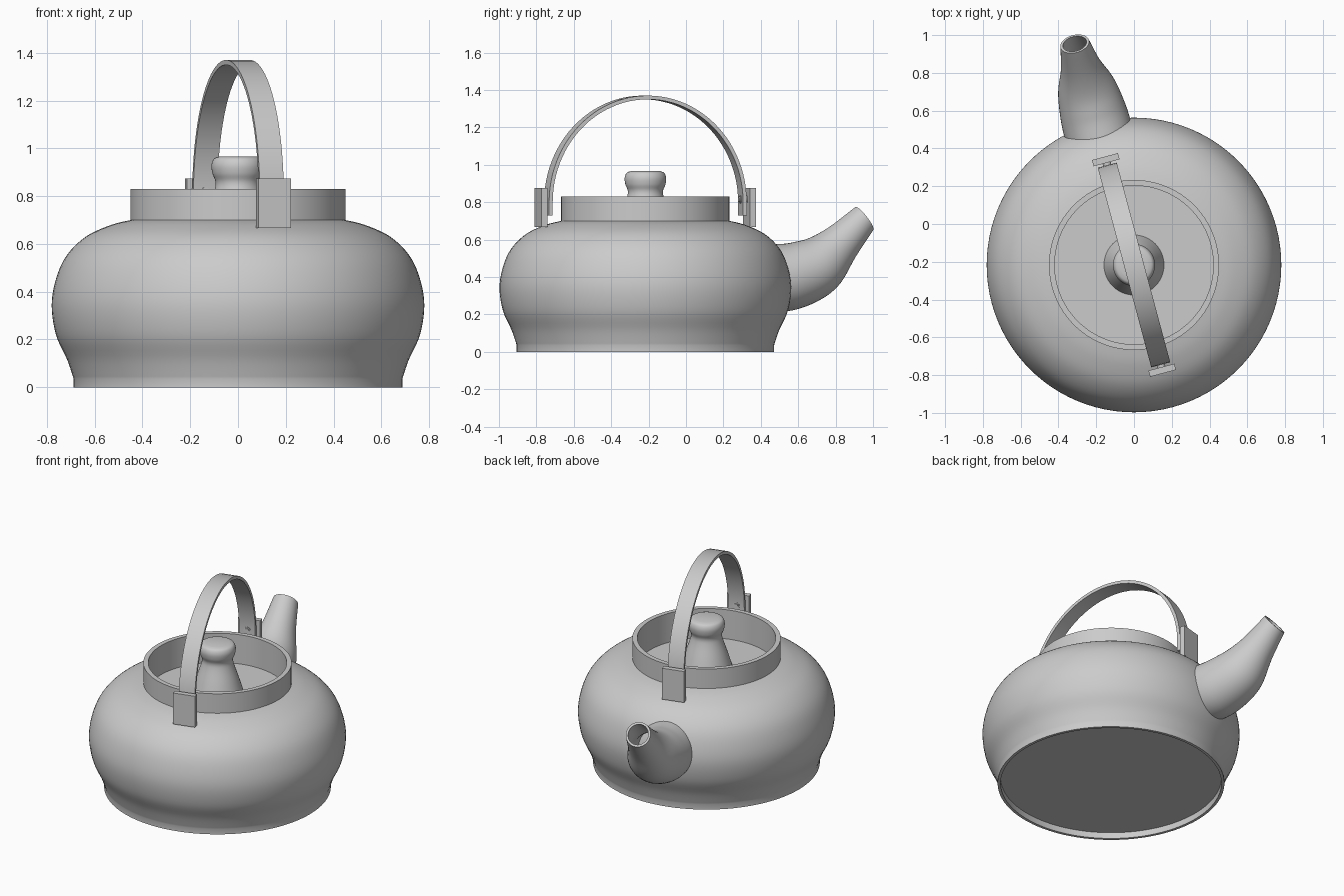
import bpy, bmesh, math
from mathutils import Matrix, Vector

if "Cube" in bpy.data.objects:
    bpy.data.objects.remove(bpy.data.objects["Cube"])

# Shared frame: kettle axis offset in y; handle and spout turned 15 degrees.
# Local y is the spout direction.
AXIS = Matrix.Translation((0, -0.217, 0))
TURNED = AXIS @ Matrix.Rotation(math.radians(15), 4, 'Z')


def smooth_points(pts, steps):
    """Catmull-Rom through points of any dimension."""
    p = [pts[0]] + list(pts) + [pts[-1]]
    out = []
    for i in range(1, len(p) - 2):
        for k in range(steps):
            t = k / steps
            out.append(tuple(0.5 * (2 * b + (c - a) * t + (2 * a - 5 * b + 4 * c - d) * t * t
                                    + (3 * b - a - 3 * c + d) * t ** 3)
                             for a, b, c, d in zip(*p[i - 1:i + 3])))
    return out + [tuple(pts[-1])]


def finish(name, bm, frame, angle=35):
    bmesh.ops.recalc_face_normals(bm, faces=bm.faces)
    bm.transform(frame)
    me = bpy.data.meshes.new(name)
    bm.to_mesh(me)
    bm.free()
    ob = bpy.data.objects.new(name, me)
    bpy.context.collection.objects.link(ob)
    bpy.ops.object.select_all(action='DESELECT')
    ob.select_set(True)
    bpy.context.view_layer.objects.active = ob
    bpy.ops.object.shade_smooth_by_angle(angle=math.radians(angle))
    return ob


def loft(name, rings, frame, closed=False, caps=(False, False)):
    """Skin a list of closed rings of points."""
    bm = bmesh.new()
    vs = [[bm.verts.new(p) for p in r] for r in rings]
    n = len(vs[0])
    pairs = list(zip(vs, vs[1:])) + ([(vs[-1], vs[0])] if closed else [])
    for a, b in pairs:
        for j in range(n):
            k = (j + 1) % n
            bm.faces.new((a[j], a[k], b[k], b[j]))
    if caps[0]:
        bm.faces.new(vs[0][::-1])
    if caps[1]:
        bm.faces.new(vs[-1])
    return finish(name, bm, frame)


def lathe(name, profile, closed=False, caps=(False, False), n=96):
    rings = [[(r * math.cos(2 * math.pi * j / n), r * math.sin(2 * math.pi * j / n), z)
              for j in range(n)] for r, z in profile]
    return loft(name, rings, AXIS, closed, caps)


def box(name, size, loc):
    bm = bmesh.new()
    bmesh.ops.create_cube(bm, size=1)
    bm.transform(Matrix.Translation(loc) @ Matrix.Diagonal((*size, 1)))
    return finish(name, bm, TURNED)


# Body with a recessed underside
side = smooth_points([(0.688, 0.035), (0.715, 0.115), (0.762, 0.22), (0.78, 0.345), (0.76, 0.46),
                      (0.715, 0.555), (0.635, 0.632), (0.53, 0.68), (0.44, 0.702)], 5)
lathe("body", [(0.67, 0.04), (0.67, 0.0), (0.688, 0.0)] + side, caps=(True, False))

# Collar ring and the lid sunk inside it
lathe("collar", [(0.45, 0.66), (0.45, 0.83), (0.42, 0.83), (0.42, 0.62)])
lathe("lid", [(0.42, 0.635), (0.15, 0.635)], caps=(False, True))

# Lid knob: flared foot, neck and rounded top
knob = smooth_points([(0.16, 0.632), (0.13, 0.73), (0.1, 0.82), (0.094, 0.86), (0.107, 0.895),
                      (0.111, 0.93), (0.1, 0.957), (0.075, 0.967)], 5)
lathe("lid_knob", knob, caps=(False, True), n=48)

# Hollow spout: stations are (distance, height, radius, tilt in degrees)
stations = smooth_points([(0.69, 0.395, 0.18, 0), (0.82, 0.405, 0.178, 8), (0.968, 0.468, 0.155, 30),
                          (1.085, 0.583, 0.108, 42), (1.212, 0.713, 0.078, 37)], 6)


def spout_ring(s, z, r, tilt, n=48):
    a = math.radians(tilt)
    up = Vector((0, -math.sin(a), math.cos(a)))
    return [Vector((0, s, z)) + r * (math.cos(2 * math.pi * j / n) * Vector((1, 0, 0))
                                     + math.sin(2 * math.pi * j / n) * up) for j in range(n)]


outer = [spout_ring(*st) for st in stations]
inner = [spout_ring(s, z, r - 0.014, t) for s, z, r, t in reversed(stations)]
loft("spout", outer + inner, TURNED)

# Handle strap: half ellipse with short straight ends
path = [(0.537, 0.73, 0.0)]
path += [(0.537 * math.cos(a), 0.8 + 0.56 * math.sin(a), a)
         for a in (math.pi * i / 48 for i in range(49))]
path.append((-0.537, 0.73, math.pi))
strap = []
for y, z, a in path:
    d = Vector((0, math.cos(a), math.sin(a))) * 0.01
    c = Vector((0, y, z))
    w = Vector((0.052, 0, 0))
    strap.append([c - d - w, c + d - w, c + d + w, c - d + w])
loft("handle_strap", strap, TURNED, caps=(True, True))

# Handle brackets and rivets on both ends
for label, s in (("spout_side", 1), ("front", -1)):
    box("handle_bracket_" + label, (0.142, 0.034, 0.208), (0, s * 0.577, 0.771))
    bm = bmesh.new()
    bmesh.ops.create_cone(bm, cap_ends=True, segments=24, radius1=0.022, radius2=0.022, depth=0.052)
    bmesh.ops.bevel(bm, geom=[e for e in bm.edges if abs(e.verts[0].co.z - e.verts[1].co.z) < 1e-5],
                    offset=0.007, segments=2, affect='EDGES')
    bm.transform(Matrix.Translation((0, s * 0.542, 0.815)) @ Matrix.Rotation(math.pi / 2, 4, 'X'))
    finish("handle_rivet_" + label, bm, TURNED, 50)
